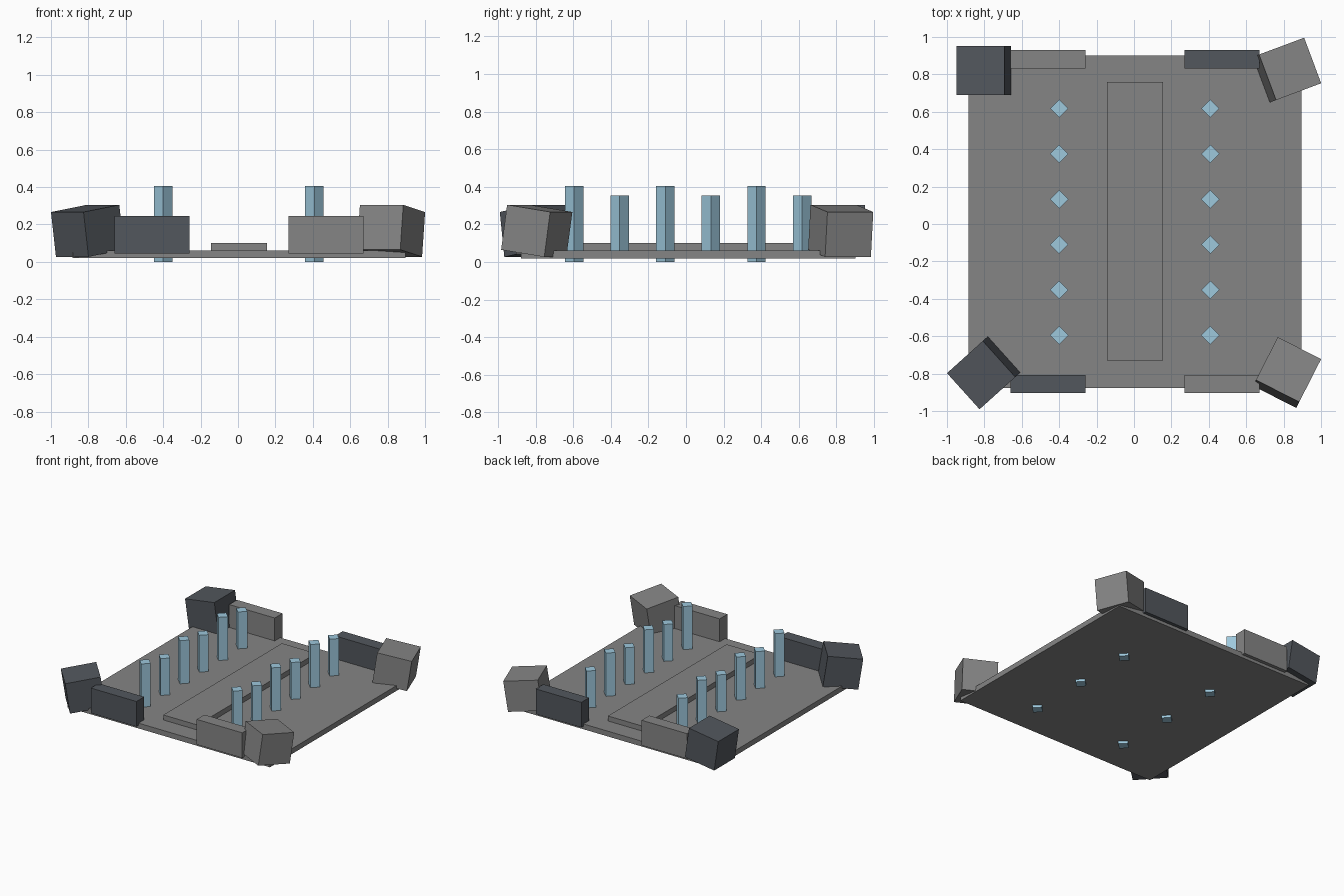
import bpy
from math import radians

if "Cube" in bpy.data.objects:
    bpy.data.objects.remove(bpy.data.objects["Cube"])


def material(name, rgb):
    mat = bpy.data.materials.new(name)
    mat.diffuse_color = (*rgb, 1)
    mat.use_nodes = True
    mat.node_tree.nodes["Principled BSDF"].inputs["Base Color"].default_value = mat.diffuse_color
    return mat


dark = material("dark_slate", (0.085, 0.095, 0.11))
stone = material("mid_grey", (0.235, 0.235, 0.235))
blue = material("pale_blue", (0.34, 0.58, 0.72))


def box(name, centre, size, rot=(0, 0, 0), mat=stone):
    bpy.ops.mesh.primitive_cube_add(size=1, location=centre, rotation=rot)
    ob = bpy.context.object
    ob.name = name
    ob.scale = size
    ob.data.materials.append(mat)
    return ob


# Floor slab and raised central walkway
box("floor_slab", (0.005, 0.012, 0.041), (1.78, 1.78, 0.042))
box("walkway", (0.005, 0.014, 0.081), (0.30, 1.49, 0.042))

# Two rows of diamond pillars, alternating tall and short
for x in (-0.40, 0.408):
    for i in range(6):
        height = 0.305 if i % 2 else 0.405
        bpy.ops.mesh.primitive_cylinder_add(
            vertices=4, radius=0.049, depth=height,
            location=(x, -0.595 + i * 0.2425, 0.2025))
        pillar = bpy.context.object
        pillar.name = "pillar"
        pillar.data.materials.append(blue)

# Low end walls, dark ones on opposite corners
for x in (-0.46, 0.47):
    for y in (-0.856, 0.881):
        box("end_wall", (x, y, 0.144), (0.40, 0.097, 0.20),
            mat=dark if x * y > 0 else stone)

# Corner blocks, each turned and raised on its inner edge
for x, y, turn, mat in ((-0.804, -0.796, 42, dark), (0.818, -0.794, -117, stone),
                        (-0.803, 0.821, 0, dark), (0.818, 0.823, 200.5, stone)):
    box("corner_block", (x, y, 0.166), (0.26, 0.26, 0.242),
        (0, radians(-8.5), radians(turn)), mat)
